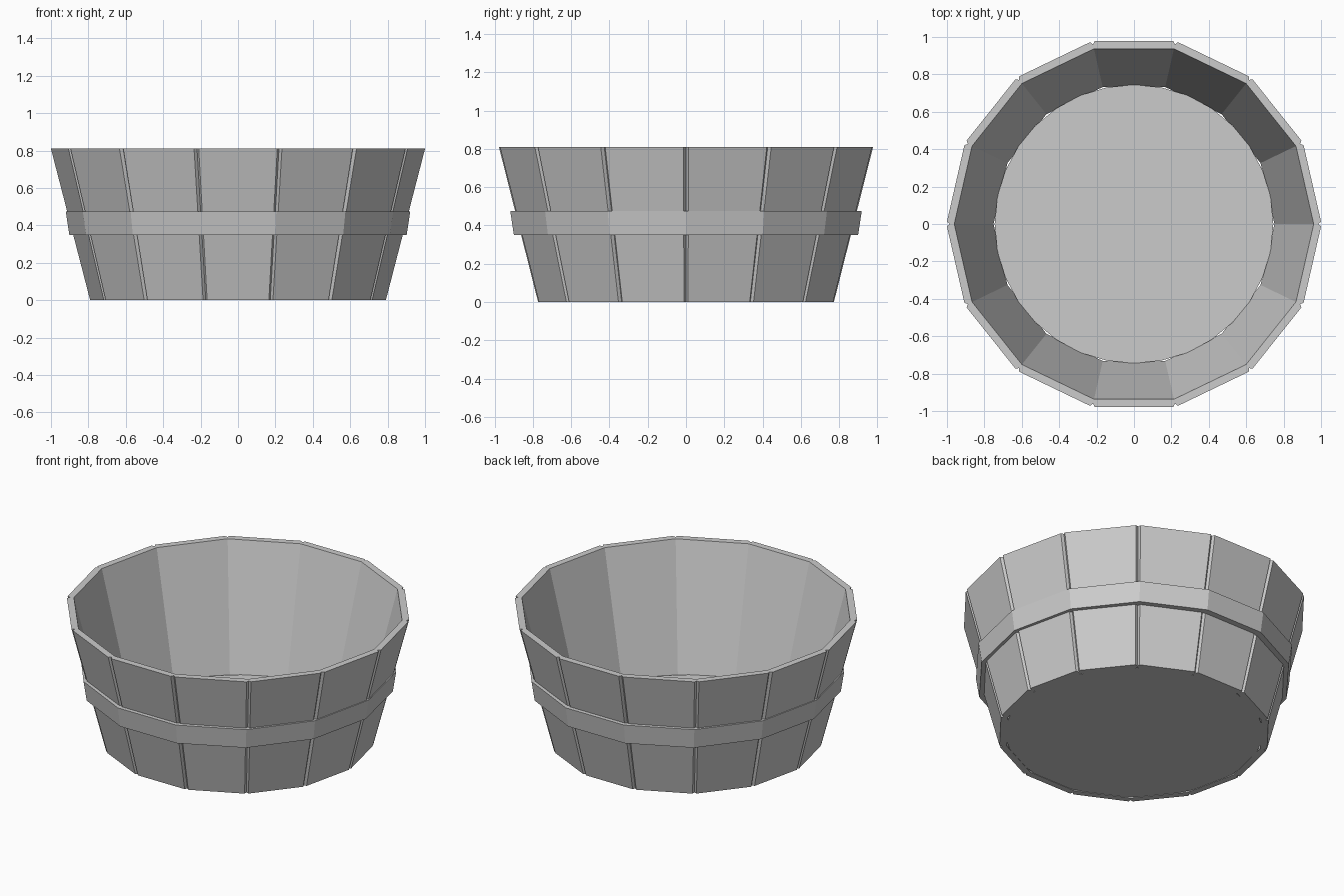
import bpy, bmesh
from math import cos, sin, pi

if "Cube" in bpy.data.objects:
    bpy.data.objects.remove(bpy.data.objects["Cube"])

N = 14            # number of staves
STEP = 2 * pi / N
HALF = STEP / 2
HEIGHT = 0.81


def make_object(name, bm):
    bmesh.ops.recalc_face_normals(bm, faces=bm.faces)
    mesh = bpy.data.meshes.new(name)
    bm.to_mesh(mesh)
    bm.free()
    obj = bpy.data.objects.new(name, mesh)
    bpy.context.collection.objects.link(obj)
    return obj


def stave_outline(radius, half_width, mid):
    """Outer face, V-grooved mitred sides and inner face of one stave."""
    apothem = radius * cos(HALF)
    groove, inner = radius - 0.018, radius - 0.042
    pts = [(apothem, -half_width), (apothem, half_width),
           (groove * cos(HALF), groove * sin(HALF)),
           (inner * cos(HALF), inner * sin(HALF)),
           (inner * cos(HALF), -inner * sin(HALF)),
           (groove * cos(HALF), -groove * sin(HALF))]
    return [(x * cos(mid) - y * sin(mid), x * sin(mid) + y * cos(mid)) for x, y in pts]


# Tapered wooden staves
for i in range(N):
    mid = (i + 0.5) * STEP
    bm = bmesh.new()
    low = [bm.verts.new((x, y, 0)) for x, y in stave_outline(0.793, 0.165, mid)]
    top = [bm.verts.new((x, y, HEIGHT)) for x, y in stave_outline(1.003, 0.21, mid)]
    bm.faces.new(low[::-1])
    bm.faces.new(top)
    for a in range(6):
        b = (a + 1) % 6
        bm.faces.new((low[a], low[b], top[b], top[a]))
    make_object(f"stave_{i + 1}", bm)

# Hoop band: a faceted ring of four-sided section around the staves
bm = bmesh.new()
section = [(0.902, 0.35), (0.921, 0.475), (0.89, 0.475), (0.86, 0.35)]
rings = [[bm.verts.new((r * cos(i * STEP), r * 1.023 * sin(i * STEP), z))
          for r, z in section] for i in range(N)]
for i in range(N):
    a, b = rings[i], rings[(i + 1) % N]
    for j in range(4):
        k = (j + 1) % 4
        bm.faces.new((a[j], b[j], b[k], a[k]))
make_object("hoop_band", bm)

# Round floor board
bpy.ops.mesh.primitive_cylinder_add(vertices=32, radius=0.745, depth=0.04,
                                    location=(0, 0, 0.023))
bpy.context.object.name = "floor_board"
bpy.ops.object.shade_smooth_by_angle()
